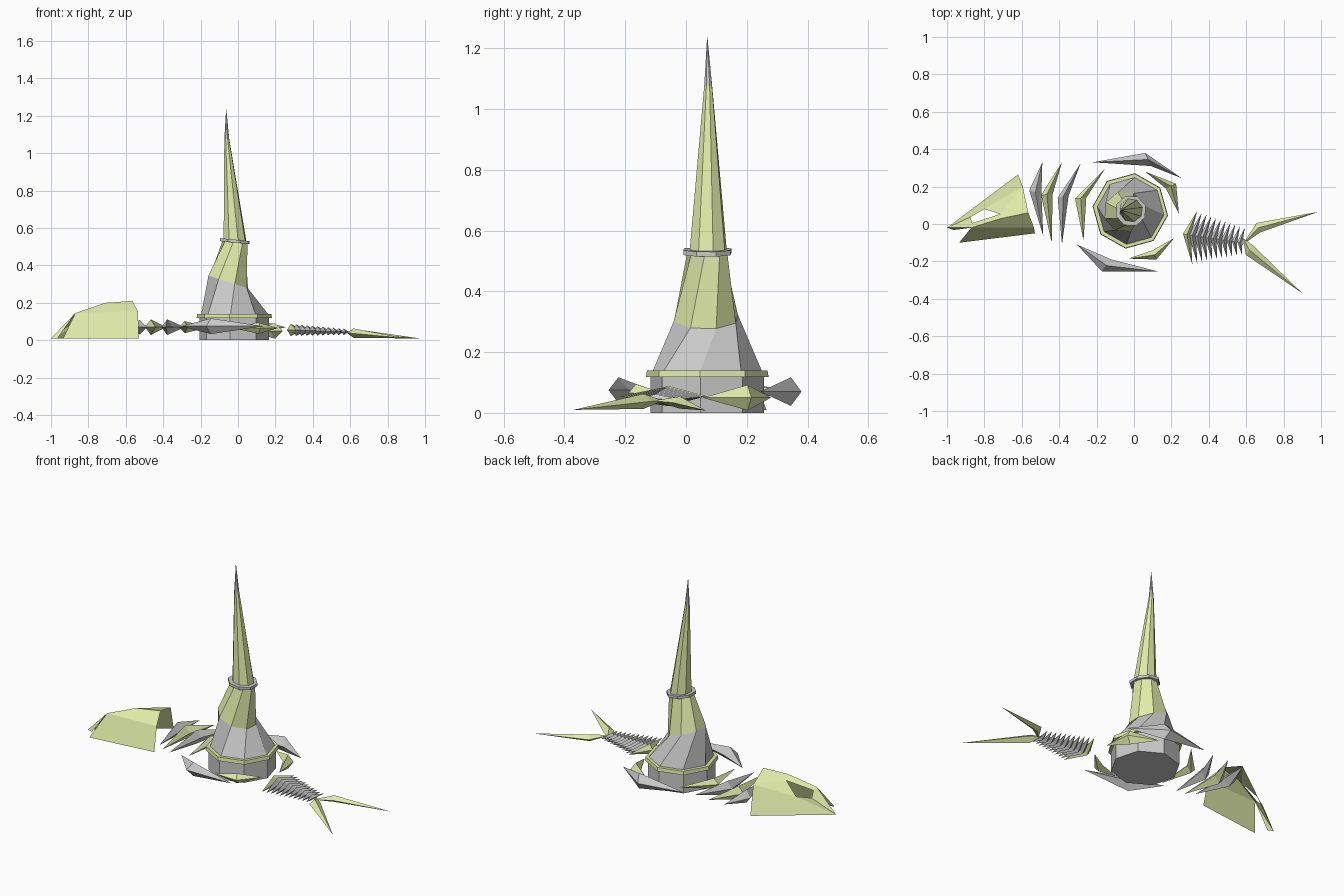
import bpy, bmesh
from math import cos, sin, radians

green = bpy.data.materials.new("lime_bone")
green.diffuse_color = (0.75, 0.84, 0.40, 1)


def make(name, verts, faces, mat=None, solid=True):
    me = bpy.data.meshes.new(name)
    me.from_pydata(verts, [], faces)
    bm = bmesh.new()
    bm.from_mesh(me)
    if solid:
        bmesh.ops.recalc_face_normals(bm, faces=bm.faces[:])
    bm.to_mesh(me)
    bm.free()
    ob = bpy.data.objects.new(name, me)
    bpy.context.collection.objects.link(ob)
    if mat:
        me.materials.append(mat)
    return ob


def loft(name, rings, mat=None, n=8):
    """Rings are (cx, cy, z, radius, twist in degrees, slope along x)."""
    v, f = [], []
    for cx, cy, z, r, tw, slope in rings:
        for i in range(n):
            a = radians(tw + 360 * i / n)
            v.append((cx + r * cos(a), cy + r * sin(a), z + slope * r * cos(a)))
    for k in range(len(rings) - 1):
        for i in range(n):
            j = (i + 1) % n
            f.append((k * n + i, k * n + j, k * n + n + j, k * n + n + i))
    f.append(tuple(reversed(range(n))))
    f.append(tuple(range(len(v) - n, len(v))))
    return make(name, v, f, mat)


def rib(name, tip_a, outer, inner, tip_b, z, h, mat=None, za=None, zb=None):
    """Bent spike: a diamond section at the elbow, tapering to both tips."""
    mx, my = (outer[0] + inner[0]) / 2, (outer[1] + inner[1]) / 2
    za = z if za is None else za
    zb = z if zb is None else zb
    v = [(*tip_a, za), (*outer, z), (mx, my, z + h), (*inner, z), (mx, my, z - h), (*tip_b, zb)]
    f = []
    for i in range(4):
        a, b = 1 + i, 1 + (i + 1) % 4
        f += [(0, a, b), (5, b, a)]
    return make(name, v, f, mat)


# Twisted tower: base, band, two leaning sections, collar and spire
TY = 0.07
low = (-0.018, TY, 0.14, 0.18, -7, 0)
mid = (-0.052, 0.065, 0.312, 0.111, 18, -0.33)
top = (-0.015, TY, 0.53, 0.066, 38, -0.1)
loft("tower_base", [(-0.02, TY, 0, 0.188, -7, 0), (-0.02, TY, 0.122, 0.188, -7, 0)])
loft("base_band", [(-0.02, TY, 0.118, 0.203, -7, 0), (-0.02, TY, 0.14, 0.200, -7, 0)], green)
loft("lower_tower", [low, mid])
loft("upper_tower", [mid, top], green)
loft("collar", [(-0.017, TY, 0.522, 0.084, 20, -0.1), (-0.017, TY, 0.538, 0.084, 20, -0.1)])
neck = (-0.06, 0.073, 1.075, 0.014, 20, 0)
loft("spire", [(-0.016, 0.073, 0.536, 0.063, 15, -0.1), neck], green)
loft("spire_tip", [neck, (-0.063, TY, 1.235, 0.0008, 20, 0)])

# Skull: open shell with an eye hole and a parted mouth
skull = [
    (-1.0, -0.02, 0.01),    # 0 nose
    (-0.62, 0.265, 0.01),   # 1 back corner, far side
    (-0.595, 0.20, 0.17),   # 2 back shoulder, far side
    (-0.565, 0.06, 0.21),   # 3 back of ridge
    (-0.71, 0.03, 0.20),    # 4 middle of ridge
    (-0.87, -0.02, 0.145),  # 5 brow
    (-0.535, -0.02, 0.155), # 6 back shoulder, near side
    (-0.53, -0.05, 0.01),   # 7 back corner, near side
    (-0.935, -0.10, 0.01),  # 8 jaw
    (-0.965, -0.032, 0.01), # 9 lip
    (-0.80, 0.08, 0.105),   # 10-13 eye
    (-0.715, 0.053, 0.17),
    (-0.865, 0.005, 0.132),
    (-0.875, 0.037, 0.10),
]
make("fish_skull", skull,
     [(0, 2, 1), (0, 10, 2), (2, 10, 11), (2, 11, 4, 3), (0, 13, 10), (0, 5, 12, 13),
      (5, 4, 11, 12), (5, 6, 3, 4), (5, 8, 7, 6), (0, 9, 5)], green, False)

# Ribs between skull and tower
rib("rib_1", (-0.49, 0.33), (-0.56, 0.18), (-0.495, 0.16), (-0.485, -0.065), 0.07, 0.04)
rib("rib_2", (-0.385, 0.33), (-0.497, 0.155), (-0.435, 0.16), (-0.44, -0.10), 0.07, 0.042, green)
rib("rib_3", (-0.285, 0.325), (-0.408, 0.14), (-0.35, 0.15), (-0.385, -0.11), 0.07, 0.042)
rib("rib_4", (-0.155, 0.295), (-0.315, 0.135), (-0.255, 0.14), (-0.27, -0.09), 0.07, 0.032, green)

# Ribs curling round the tower
rib("back_rib", (-0.22, 0.33), (0.06, 0.38), (0.09, 0.31), (0.255, 0.245), 0.07, 0.047)
rib("back_right_rib", (0.06, 0.28), (0.225, 0.215), (0.17, 0.19), (0.24, 0.055), 0.05, 0.042, green)
rib("front_right_rib", (-0.03, -0.185), (0.12, -0.19), (0.10, -0.14), (0.215, -0.075), 0.065, 0.03, green)
rib("front_rib", (-0.305, -0.11), (-0.17, -0.255), (-0.12, -0.19), (0.135, -0.255), 0.075, 0.042)

# Row of shrinking vertebrae
N = 11
for i in range(N):
    t = i / (N - 1)
    x, y = 0.262 + 0.29 * t, -0.052 - 0.043 * t
    w = 0.042 - 0.015 * t
    rib(f"vertebra_{i + 1}", (x + 0.075 - 0.035 * t, y + 0.12 - 0.045 * t), (x, y),
        (x + w, y - 0.01), (x + 0.05 - 0.025 * t, y - 0.165 + 0.095 * t),
        0.055 - 0.01 * t, 0.033 - 0.016 * t, green if i == 0 else None)

# Forked tail
rib("tail_fin_back", (0.58, -0.11), (0.655, 0.005), (0.675, -0.045), (0.985, 0.065),
    0.034, 0.02, green, 0.04, 0.008)
rib("tail_fin_front", (0.582, -0.075), (0.598, -0.165), (0.637, -0.115), (0.90, -0.37),
    0.038, 0.025, green, 0.04, 0.01)
